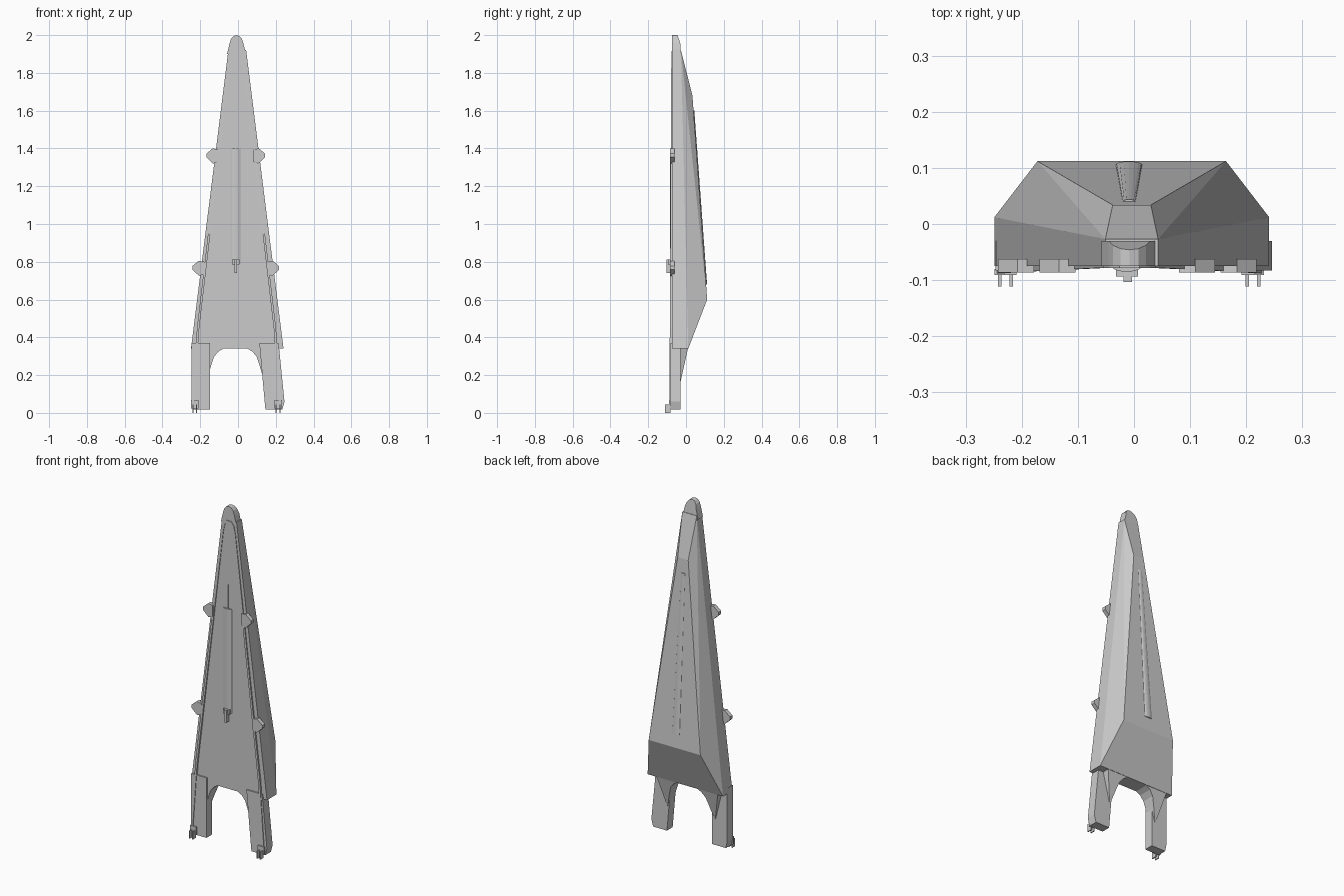
import bpy, bmesh, math
from mathutils import Vector

if "Cube" in bpy.data.objects:
    bpy.data.objects.remove(bpy.data.objects["Cube"])

CX = -0.004  # centre line of the hull

grey = bpy.data.materials.new("hull grey")
grey.diffuse_color = (0.6, 0.6, 0.6, 1)
grey.use_nodes = True
grey.node_tree.nodes["Principled BSDF"].inputs["Base Color"].default_value = grey.diffuse_color


def finish(name, bm):
    bmesh.ops.recalc_face_normals(bm, faces=bm.faces[:])
    me = bpy.data.meshes.new(name)
    bm.to_mesh(me)
    bm.free()
    me.materials.append(grey)
    ob = bpy.data.objects.new(name, me)
    bpy.context.collection.objects.link(ob)
    return ob


def prism(name, pts, front, back):
    """Extrude an x-z outline from front to back; back may be a function of z."""
    f = front if callable(front) else (lambda z: front)
    b = back if callable(back) else (lambda z: back)
    bm = bmesh.new()
    a = [bm.verts.new((x, f(z), z)) for x, z in pts]
    c = [bm.verts.new((x, b(z), z)) for x, z in pts]
    bm.faces.new(a)
    bm.faces.new(c[::-1])
    n = len(pts)
    for i in range(n):
        j = (i + 1) % n
        bm.faces.new((a[i], c[i], c[j], a[j]))
    return finish(name, bm)


def box(name, x0, x1, y0, y1, z0, z1):
    return prism(name, [(x0, z0), (x1, z0), (x1, z1), (x0, z1)], y0, y1)


# Faceted hull: convex hull of five mirrored corners
bm = bmesh.new()
for s in (-1, 1):
    for x, y, z in [(.245, -.075, .34), (.245, .012, .34), (.168, .112, .6),
                    (.034, .034, 1.68), (.047, -.027, 1.92), (.047, -.075, 1.92)]:
        bm.verts.new((CX + s * x, y, z))
bmesh.ops.convex_hull(bm, input=bm.verts[:])
bmesh.ops.dissolve_limit(bm, angle_limit=0.01, verts=bm.verts[:], edges=bm.edges[:])
finish("hull", bm)

# Rounded tip plate, chamfered at the back
half = [(.05, 1.9), (.037, 1.955), (.029, 1.98), (.016, 1.995)]
tip = [(-.008 + x, z) for x, z in half] + [(-.008, 2.0)] + \
      [(-.008 - x, z) for x, z in reversed(half)]
prism("tip", tip, -.075, lambda z: -.03 if z < 1.96 else -.03 - (z - 1.96) * .4)

# Legs: the left one straight, the right one splayed
prism("left_leg", [(-.247, .37), (-.147, .37), (-.147, .018), (-.238, .018), (-.247, .06)],
      -.083, -.03)
prism("right_leg", [(.215, .37), (.113, .37), (.145, .018), (.235, .018), (.246, .06)],
      -.083, -.03)

# Curved braces between legs and hull, tapering to a point below
for side, s in (("left", -1), ("right", 1)):
    arch = [(.055, .345), (.09, .325), (.113, .297), (.127, .255), (.155, .16), (.2, .345)]
    dx = -.014
    prism(side + "_brace", [(dx + s * x, z) for x, z in arch], -.074,
          lambda z: -.03 + .04 * (z - .16) / .18)

# Rail along the front edges, arched over the top
side_r = [(.231, .06), (.203, .45), (.04, 1.84), (.03, 1.89), (.015, 1.91)]
path = [(CX - .004 + x, z) for x, z in side_r] + \
       [(CX - .004 - x, z) for x, z in reversed(side_r)]
bm = bmesh.new()
rings = []
for i, (x, z) in enumerate(path):
    p = Vector(path[max(i - 1, 0)])
    q = Vector(path[min(i + 1, len(path) - 1)])
    t = (q - p).normalized()
    nx, nz = -t.y * .006, t.x * .006
    yf = -.088 + .010 * min(1, max(0, (z - .06) / 1.7))
    rings.append([bm.verts.new((x + k * nx, y, z + k * nz))
                  for k, y in ((1, -.07), (1, yf), (-1, yf), (-1, -.07))])
for a, b in zip(rings, rings[1:]):
    for i in range(4):
        j = (i + 1) % 4
        bm.faces.new((a[i], a[j], b[j], b[i]))
bm.faces.new(rings[0])
bm.faces.new(rings[-1])
finish("edge_rail", bm)

# Pointed side lugs
for z, edge in ((1.36, .112), (.765, .186)):
    for side, s in (("left", -1), ("right", 1)):
        lug = [(edge - .02, z + .035), (edge + .01, z + .04), (edge + .044, z + .012),
               (edge + .044, z - .006), (edge + .008, z - .04), (edge - .02, z - .03)]
        prism(side + "_lug", [(-.012 + s * x, zz) for x, zz in lug], -.086, -.062)


def half_round(name, x, lower, upper, depth_sign):
    """Long half-round strip between two (z, y, half width, depth) ends."""
    bm = bmesh.new()
    ends = []
    for z, y, w, d in (lower, upper):
        ends.append([bm.verts.new((x + w * math.cos(math.pi * i / 8),
                                   y + depth_sign * d * math.sin(math.pi * i / 8), z))
                     for i in range(9)])
    for i in range(9):
        j = (i + 1) % 9
        bm.faces.new((ends[0][i], ends[0][j], ends[1][j], ends[1][i]))
    bm.faces.new(ends[0])
    bm.faces.new(ends[1])
    return finish(name, bm)


# Front launch tube, its latch, the slit above and the tapered spine on the back
half_round("front_tube", -.013, (.79, -.074, .028, .011), (1.4, -.074, .028, .011), -1)
box("slit_cover", -.015, -.009, -.078, -.074, 1.4, 1.54)
box("latch", -.032, .007, -.094, -.074, .785, .812)
box("latch_hook", -.019, -.004, -.103, -.08, .74, .812)
half_round("back_spine", -.009, (.68, .1055, .024, .006), (1.6, .038, .012, .006), 1)

# Forked foot clamps
for side, x in (("left", -.229), ("right", .212)):
    box(side + "_clamp", x - .02, x + .02, -.091, -.08, .022, .068)
    for k in (-1, 1):
        box(side + "_prong", x + k * .01 - .003, x + k * .01 + .003, -.111, -.083, 0, .045)
